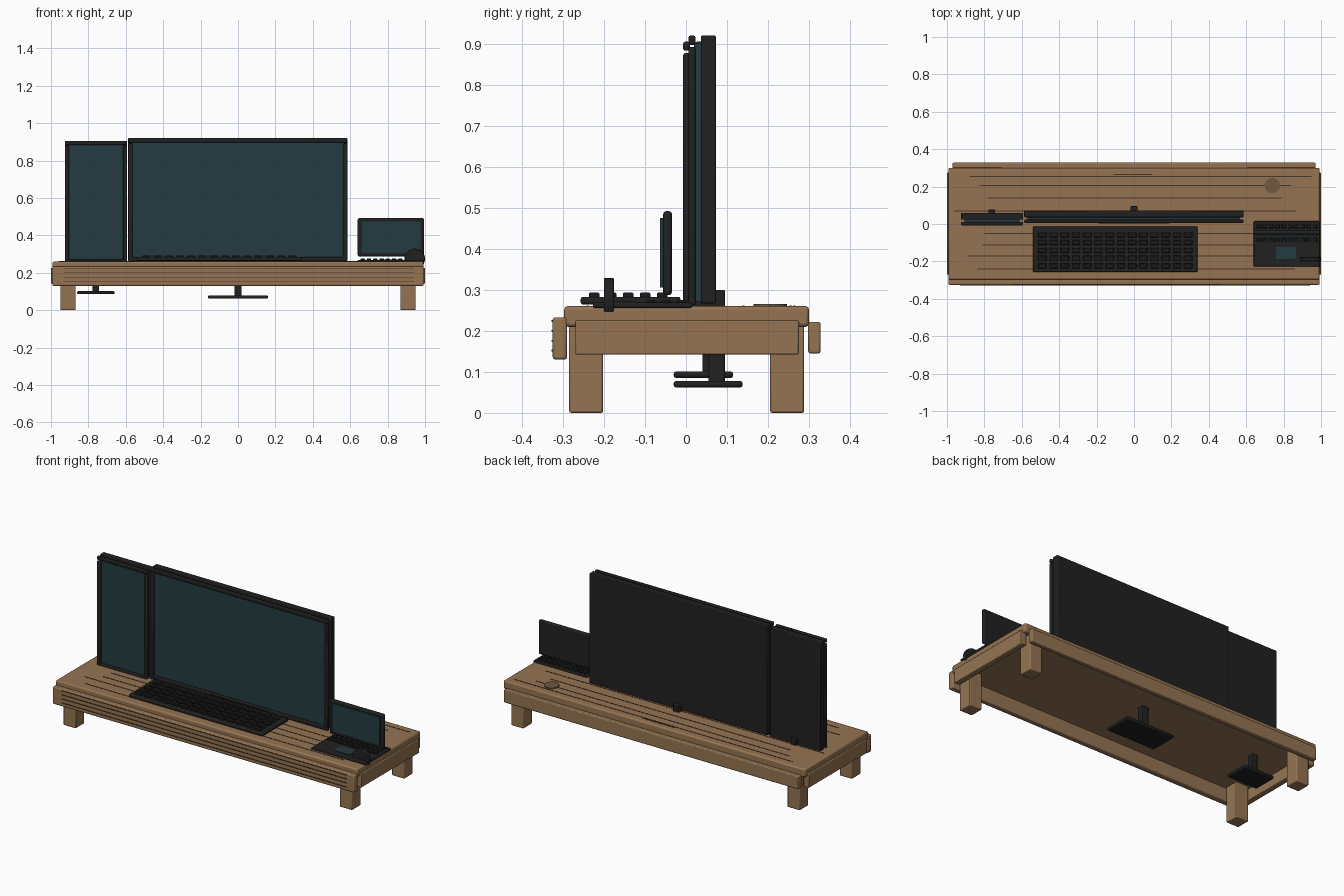
import bpy
import math

default = bpy.data.objects.get("Cube")
if default:
    bpy.data.objects.remove(default, do_unlink=True)


def material(name, r, g, b):
    m = bpy.data.materials.new(name)
    m.use_nodes = True
    m.diffuse_color = (r, g, b, 1)
    node = next(n for n in m.node_tree.nodes if n.type == 'BSDF_PRINCIPLED')
    node.inputs["Base Color"].default_value = (r, g, b, 1)
    node.inputs["Roughness"].default_value = 0.6
    return m


wood = material("warm wood", 0.30, 0.175, 0.085)
grain = material("dark grain", 0.06, 0.036, 0.02)
grommet_brown = material("grommet brown", 0.16, 0.10, 0.055)
black = material("black plastic", 0.015, 0.015, 0.015)
key_black = material("key black", 0.010, 0.010, 0.011)
glass = material("teal screen", 0.018, 0.044, 0.053)


def finish(ob, name, mat, bevel=0.0):
    ob.name = name
    ob.data.materials.append(mat)
    if bevel:
        mod = ob.modifiers.new("soft edges", 'BEVEL')
        mod.width = bevel
        mod.segments = 2
    bpy.ops.object.shade_smooth_by_angle(angle=math.radians(35))
    return ob


def box(name, x, y, z, mat, bevel=0.0):
    """Box from (min, max) ranges on each axis."""
    spans = (x, y, z)
    bpy.ops.mesh.primitive_cube_add(size=1, location=[(a + b) / 2 for a, b in spans])
    ob = bpy.context.object
    ob.scale = [b - a for a, b in spans]
    bpy.ops.object.transform_apply(location=False, rotation=False, scale=True)
    return finish(ob, name, mat, bevel)


def cylinder(name, centre, radius, depth, mat, rotation=(0, 0, 0), bevel=0.0):
    bpy.ops.mesh.primitive_cylinder_add(vertices=24, radius=radius, depth=depth,
                                        location=centre, rotation=rotation)
    return finish(bpy.context.object, name, mat, bevel)


def key_grid(name, x0, x1, columns, rows, depth, z, fill):
    """Rows of keys spread evenly between x0 and x1."""
    pitch = (x1 - x0) / columns
    for r, y in enumerate(rows):
        for c in range(columns):
            x = x0 + pitch * (c + 0.5)
            half = pitch * fill / 2
            box(f"{name}_{r}_{c}", (x - half, x + half),
                (y - depth / 2, y + depth / 2), z, key_black, 0.003)


# Desk: top, aprons and legs
box("desk_top", (-0.992, 0.992), (-0.297, 0.30), (0.21, 0.26), wood, 0.008)
box("front_apron", (-0.992, 0.992), (-0.325, -0.29), (0.13, 0.233), wood, 0.006)
box("back_rail", (-0.97, 0.97), (0.298, 0.328), (0.145, 0.222), wood, 0.005)
for side, sx in (("left", 1), ("right", -1)):
    box(f"{side}_side_rail", tuple(sorted((sx * 0.965, sx))), (-0.27, 0.275),
        (0.142, 0.225), wood, 0.004)
    leg_x = tuple(sorted((sx * 0.868, sx * 0.95)))
    box(f"{side}_front_leg", leg_x, (-0.285, -0.202), (0, 0.215), wood, 0.005)
    box(f"{side}_back_leg", leg_x, (0.205, 0.288), (0, 0.215), wood, 0.005)

# Wood grain strips on the top and the front apron
top_grain = [(0.255, -0.88, 0.95), (0.205, -0.82, 0.84), (0.14, -0.78, 0.79),
             (0.07, -0.96, 0.87), (-0.05, -0.80, 0.64), (-0.112, -0.81, 0.65),
             (-0.17, -0.89, 0.70), (-0.24, -0.84, 0.86), (0.264, -0.11, 0.10)]
for i, (y, a, b) in enumerate(top_grain):
    box(f"top_grain_{i}", (a, b), (y - 0.0025, y + 0.0025), (0.258, 0.2615), grain)
for i in range(4):
    z = 0.152 + i * 0.024
    box(f"apron_grain_{i}", (-0.93, 0.94), (-0.328, -0.323), (z - 0.002, z + 0.002), grain)
cylinder("cable_grommet", (0.74, 0.205, 0.261), 0.041, 0.008, grommet_brown)


def monitor(name, x0, x1, front, z0, z1, rim):
    """Back shell, screen and four bezel bars; front is the bezel's y."""
    box(f"{name}_shell", (x0, x1), (front + 0.030, front + 0.067), (z0 + 0.005, z1), black, 0.004)
    box(f"{name}_screen", (x0 + rim * 0.8, x1 - rim * 0.8), (front + 0.014, front + 0.032),
        (z0 + 0.01, z1 - 0.018), glass)
    depth = (front, front + 0.017)
    box(f"{name}_top_bezel", (x0, x1), depth, (z1 - rim, z1), black, 0.005)
    box(f"{name}_bottom_bezel", (x0, x1), depth, (z0, z0 + rim), black, 0.005)
    box(f"{name}_right_bezel", (x0, x0 + rim), depth, (z0, z1 - 0.028), black, 0.005)
    box(f"{name}_left_bezel", (x1 - rim, x1), depth, (z0, z1 - 0.028), black, 0.005)


# Wide centre monitor and the tall one beside it
monitor("main_monitor", -0.587, 0.585, 0.006, 0.262, 0.92, 0.023)
monitor("tall_monitor", -0.925, -0.594, -0.007, 0.25, 0.905, 0.022)
box("main_monitor_strip", (-0.19, 0.19), (0.002, 0.008), (0.268, 0.276), black)

# Stands reaching down through the desk
box("main_neck", (-0.02, 0.02), (0.055, 0.095), (0.07, 0.30), black, 0.004)
box("main_base", (-0.16, 0.16), (-0.03, 0.138), (0.062, 0.078), black, 0.006)
box("tall_neck", (-0.778, -0.742), (0.04, 0.078), (0.09, 0.30), black, 0.004)
box("tall_base", (-0.86, -0.66), (-0.03, 0.115), (0.085, 0.101), black, 0.006)

# Keyboard
box("keyboard_body", (-0.54, 0.34), (-0.257, -0.013), (0.264, 0.283), black, 0.006)
key_grid("keyboard_key", -0.52, 0.32, 14, [-0.058 - 0.0415 * i for i in range(5)],
         0.026, (0.281, 0.293), 0.74)

# Laptop
box("laptop_base", (0.64, 0.995), (-0.227, 0.015), (0.256, 0.269), black, 0.004)
key_grid("laptop_key", 0.65, 0.985, 10, [-0.012 - 0.037 * i for i in range(3)],
         0.022, (0.267, 0.275), 0.72)
box("laptop_touchpad", (0.76, 0.865), (-0.188, -0.124), (0.267, 0.2715), glass)
box("laptop_lid", (0.64, 0.995), (-0.056, -0.034), (0.287, 0.492), black, 0.008)
box("laptop_screen", (0.662, 0.975), (-0.063, -0.054), (0.306, 0.475), glass)

# Upright dial resting on the laptop's corner
cylinder("round_dial", (0.945, -0.188, 0.274), 0.055, 0.024, black, (math.pi / 2, 0, 0), 0.003)
